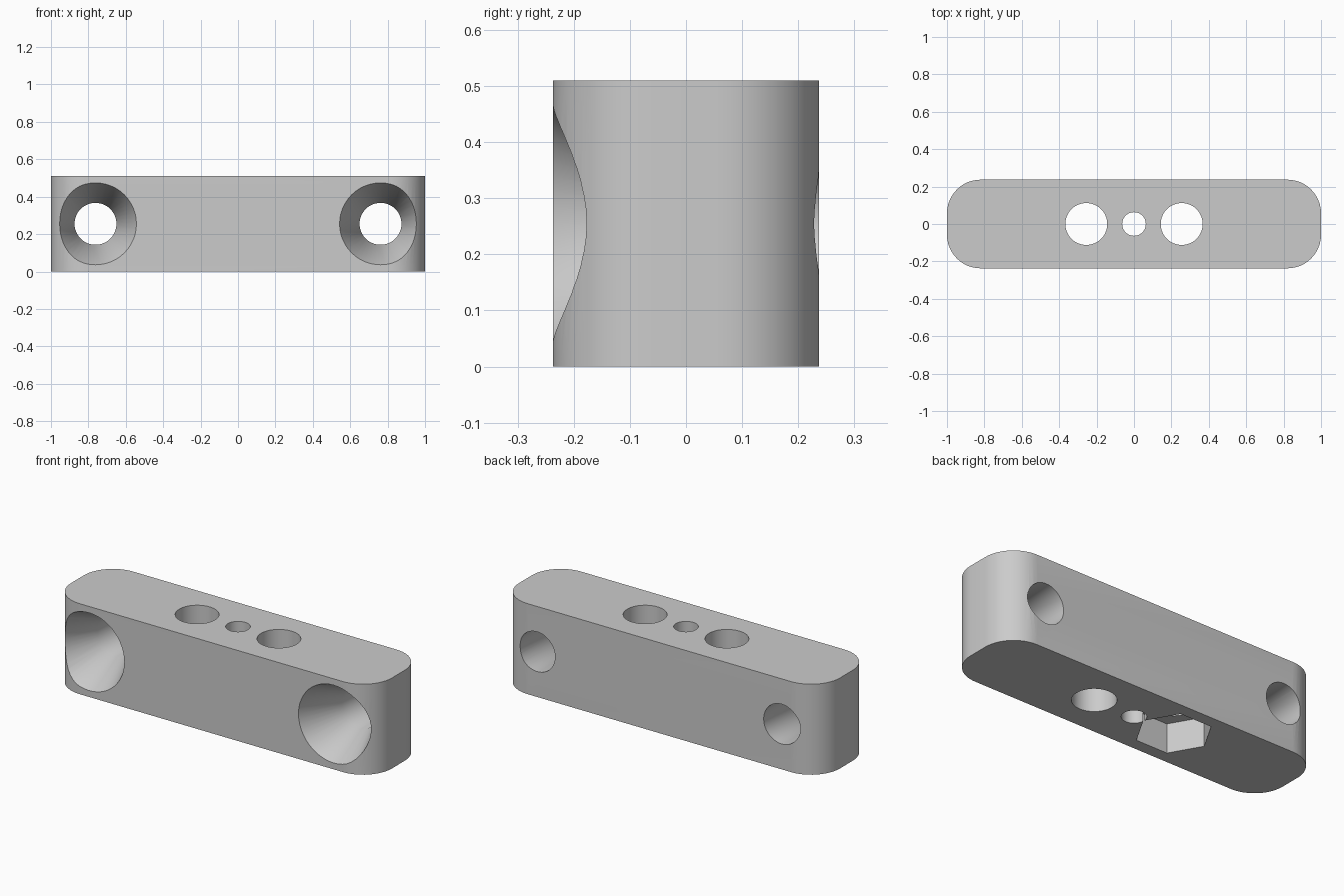
import bpy, bmesh, math
from mathutils import Matrix, Vector

if "Cube" in bpy.data.objects:
    bpy.data.objects.remove(bpy.data.objects["Cube"], do_unlink=True)

HALF_X, HALF_Y, HEIGHT, CORNER = 1.0, 0.237, 0.51, 0.18

grey = bpy.data.materials.new("plain grey")
grey.use_nodes = True
colour = (0.6, 0.6, 0.6, 1)
grey.diffuse_color = colour
grey.node_tree.nodes["Principled BSDF"].inputs["Base Color"].default_value = colour


def make_object(name, bm):
    bmesh.ops.recalc_face_normals(bm, faces=bm.faces)
    mesh = bpy.data.meshes.new(name)
    bm.to_mesh(mesh)
    bm.free()
    mesh.materials.append(grey)
    obj = bpy.data.objects.new(name, mesh)
    bpy.context.collection.objects.link(obj)
    return obj


def lathe(name, profile, sides, matrix):
    """Closed solid from (radius, height) rings around local z."""
    bm = bmesh.new()
    rings = []
    for r, h in profile:
        rings.append([bm.verts.new(matrix @ Vector((r * math.cos(a), r * math.sin(a), h)))
                      for a in (math.tau * i / sides for i in range(sides))])
    for low, high in zip(rings, rings[1:]):
        for i in range(sides):
            j = (i + 1) % sides
            bm.faces.new((low[i], low[j], high[j], high[i]))
    bm.faces.new(rings[0])
    bm.faces.new(rings[-1])
    return make_object(name, bm)


# Block with rounded upright corners
bm = bmesh.new()
outline = []
for quarter, (sx, sy) in enumerate([(1, 1), (-1, 1), (-1, -1), (1, -1)]):
    for i in range(13):
        a = math.pi / 2 * (quarter + i / 12)
        outline.append(bm.verts.new((sx * (HALF_X - CORNER) + CORNER * math.cos(a),
                                     sy * (HALF_Y - CORNER) + CORNER * math.sin(a), 0)))
base = bm.faces.new(outline)
top = bmesh.ops.extrude_face_region(bm, geom=[base])["geom"]
bmesh.ops.translate(bm, verts=[g for g in top if isinstance(g, bmesh.types.BMVert)],
                    vec=(0, 0, HEIGHT))
block = make_object("mounting_block", bm)

# Cutters: upright holes, hexagonal nut pocket, countersunk screw holes
cutters = []
for name, x, r in [("right_hole", -0.255, 0.112), ("centre_hole", 0, 0.063),
                   ("left_hole", 0.255, 0.112)]:
    cutters.append(lathe(name, [(r, -0.1), (r, HEIGHT + 0.1)], 48,
                         Matrix.Translation((x, 0, 0))))
cutters.append(lathe("nut_pocket", [(0.195, -0.1), (0.195, 0.165)], 6,
                     Matrix.Translation((-0.255, 0, 0))))
for side in (-1, 1):
    along_y = Matrix.Translation((side * 0.762, 0, HEIGHT / 2)) @ Matrix.Rotation(-math.pi / 2, 4, "X")
    cutters.append(lathe("screw_hole", [(0.248, -0.3), (0.112, -0.004), (0.112, 0.3)],
                         48, along_y))

bpy.context.view_layer.objects.active = block
for cutter in cutters:
    cutter.hide_render = True
    mod = block.modifiers.new(cutter.name, "BOOLEAN")
    mod.operation = "DIFFERENCE"
    mod.solver = "EXACT"
    mod.object = cutter
    bpy.ops.object.modifier_apply(modifier=mod.name)
    bpy.data.objects.remove(cutter, do_unlink=True)

# Smooth curves, crisp rims
bpy.ops.object.select_all(action="DESELECT")
block.select_set(True)
bpy.ops.object.shade_smooth_by_angle(angle=math.radians(25))
